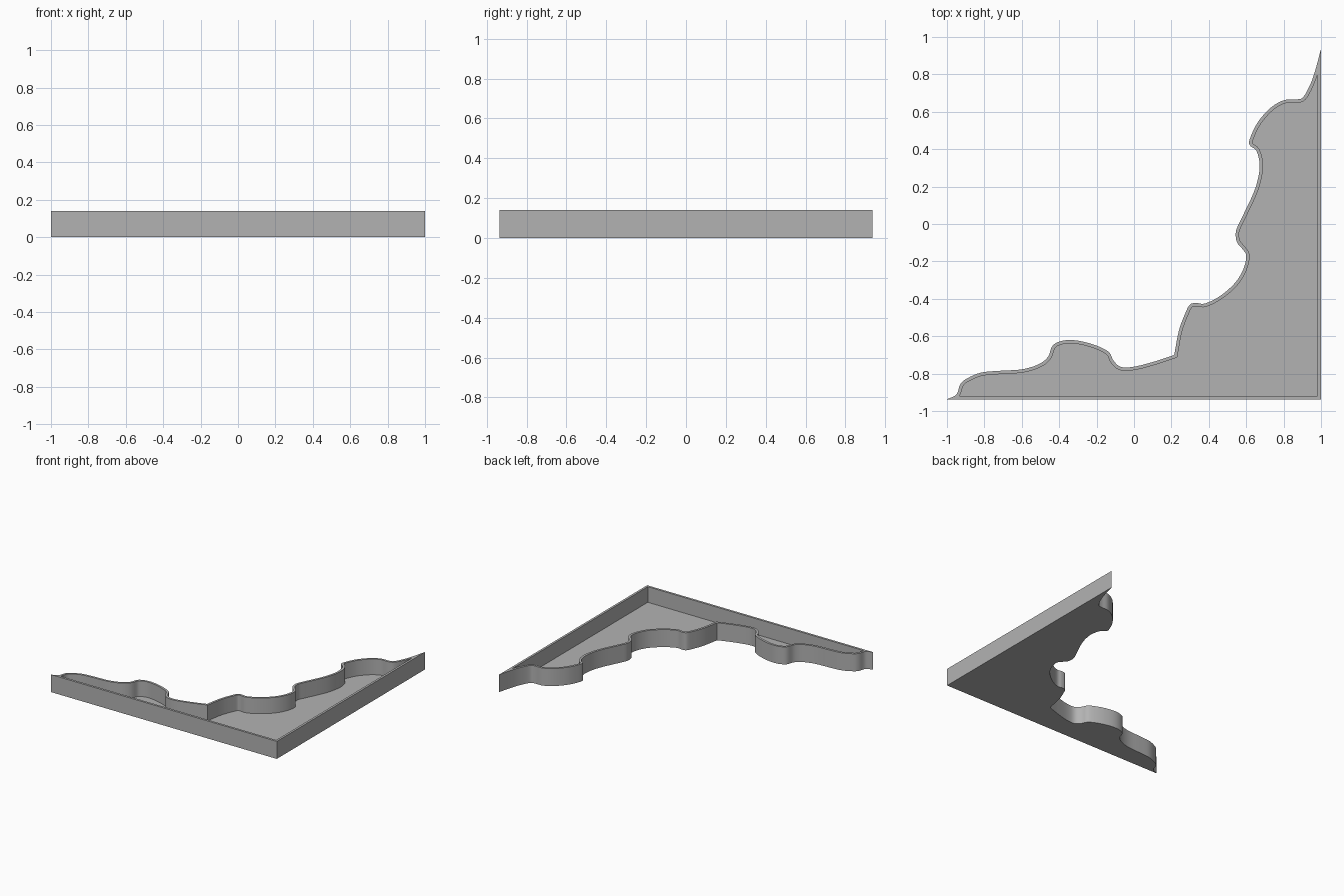
import bpy
import bmesh
import math
from mathutils import Vector

cube = bpy.data.objects.get("Cube")
if cube:
    bpy.data.objects.remove(cube, do_unlink=True)

EDGE_X, EDGE_Y = 1.0, -0.937      # straight sides of the tray
HEIGHT, FLOOR, WALL = 0.14, 0.015, 0.018

# Wavy edge in hundredths of a unit: two runs meeting at a sharp corner
lower_run = [(-100, -93.7), (-95, -91.2), (-93, -86), (-90, -83), (-82, -79.5),
             (-72, -78.5), (-60, -77.7), (-51, -75), (-46, -71), (-43, -64.5),
             (-35, -62), (-24, -63.7), (-14, -68), (-11, -73), (-7, -76.4),
             (0, -76.3), (11, -73.5), (21.5, -70)]
upper_run = [(21.5, -70), (24, -57), (27.5, -47.5), (30, -43), (33.5, -42.3),
             (38, -42.5), (46, -38.5), (54, -31.5), (58.5, -24), (60, -17),
             (58, -13.4), (55, -9.6), (54.5, -4), (57, 2), (63, 14.5),
             (66, 23), (67.2, 31.5), (65.5, 39), (61.8, 42.3), (62.3, 46.5),
             (66.6, 55), (73.5, 62.5), (80.5, 66.3), (87, 66.6), (90.6, 68),
             (94.4, 75), (97, 82.5), (100, 93.7)]


def smooth_run(points, steps=5):
    """Spline passing through every point."""
    p = [Vector(q) / 100 for q in points]
    p = [p[0] * 2 - p[1]] + p + [p[-1] * 2 - p[-2]]
    out = []
    for a, b, c, d in zip(p, p[1:], p[2:], p[3:]):
        for k in range(steps):
            t = k / steps
            out.append(b + (c - a) * t / 2 + (a * 2 - b * 5 + c * 4 - d) * t * t / 2
                       + (b * 3 - a - c * 3 + d) * t ** 3 / 2)
    return out + [p[-2]]


def offset_run(points, distance):
    """Mitred copy of an open line, moved to its right."""
    normals = []
    for a, b in zip(points, points[1:]):
        d = (b - a).normalized()
        normals.append(Vector((d.y, -d.x)))
    pairs = zip([normals[0]] + normals, normals + [normals[-1]])
    return [p + (m + n) * distance / (1 + m.dot(n)) for p, (m, n) in zip(points, pairs)]


def clip_ends(points):
    """Gather the ends of the inner line where it meets the straight walls."""
    low, right = EDGE_Y + WALL, EDGE_X - WALL
    middle = len(points) // 2
    first = max(i for i in range(middle) if points[i].y < low) + 1
    last = min(i for i in range(middle, len(points)) if points[i].x > right) - 1
    a, b = points[first - 1], points[first]
    start = a.lerp(b, (low - a.y) / (b.y - a.y))
    a, b = points[last], points[last + 1]
    end = a.lerp(b, (right - a.x) / (b.x - a.x))
    tail = len(points) - last - 1
    return [start] * first + points[first:last + 1] + [end] * tail


edge = smooth_run(lower_run)[:-1] + smooth_run(upper_run)
outer = edge + [Vector((EDGE_X, EDGE_Y))]
inner = clip_ends(offset_run(edge, WALL)) + [Vector((EDGE_X - WALL, EDGE_Y + WALL))]

bm = bmesh.new()


def ring(points, z):
    made = {}
    verts = []
    for p in points:
        key = (p.x, p.y)
        if key not in made:
            made[key] = bm.verts.new((p.x, p.y, z))
        verts.append(made[key])
    return verts


def face(verts):
    verts = list(dict.fromkeys(verts))
    if len(verts) > 2:
        bm.faces.new(verts)


def bridge(a, b):
    for i in range(len(a)):
        j = (i + 1) % len(a)
        face([a[i], a[j], b[j], b[i]])


# Underside, outer wall, rim, inner wall and floor
rings = [ring(outer, 0), ring(outer, HEIGHT), ring(inner, HEIGHT), ring(inner, FLOOR)]
face(rings[0])
for below, above in zip(rings, rings[1:]):
    bridge(below, above)
face(rings[-1])
bmesh.ops.recalc_face_normals(bm, faces=bm.faces[:])

mesh = bpy.data.meshes.new("corner_tray")
bm.to_mesh(mesh)
bm.free()
tray = bpy.data.objects.new("corner_tray", mesh)
bpy.context.collection.objects.link(tray)

# Plain grey
grey = bpy.data.materials.new("light_grey")
grey.use_nodes = True
colour = (0.45, 0.45, 0.45, 1)
grey.diffuse_color = colour
grey.node_tree.nodes["Principled BSDF"].inputs["Base Color"].default_value = colour
mesh.materials.append(grey)

bpy.ops.object.select_all(action="DESELECT")
tray.select_set(True)
bpy.context.view_layer.objects.active = tray
bpy.ops.object.shade_smooth_by_angle(angle=math.radians(35))
